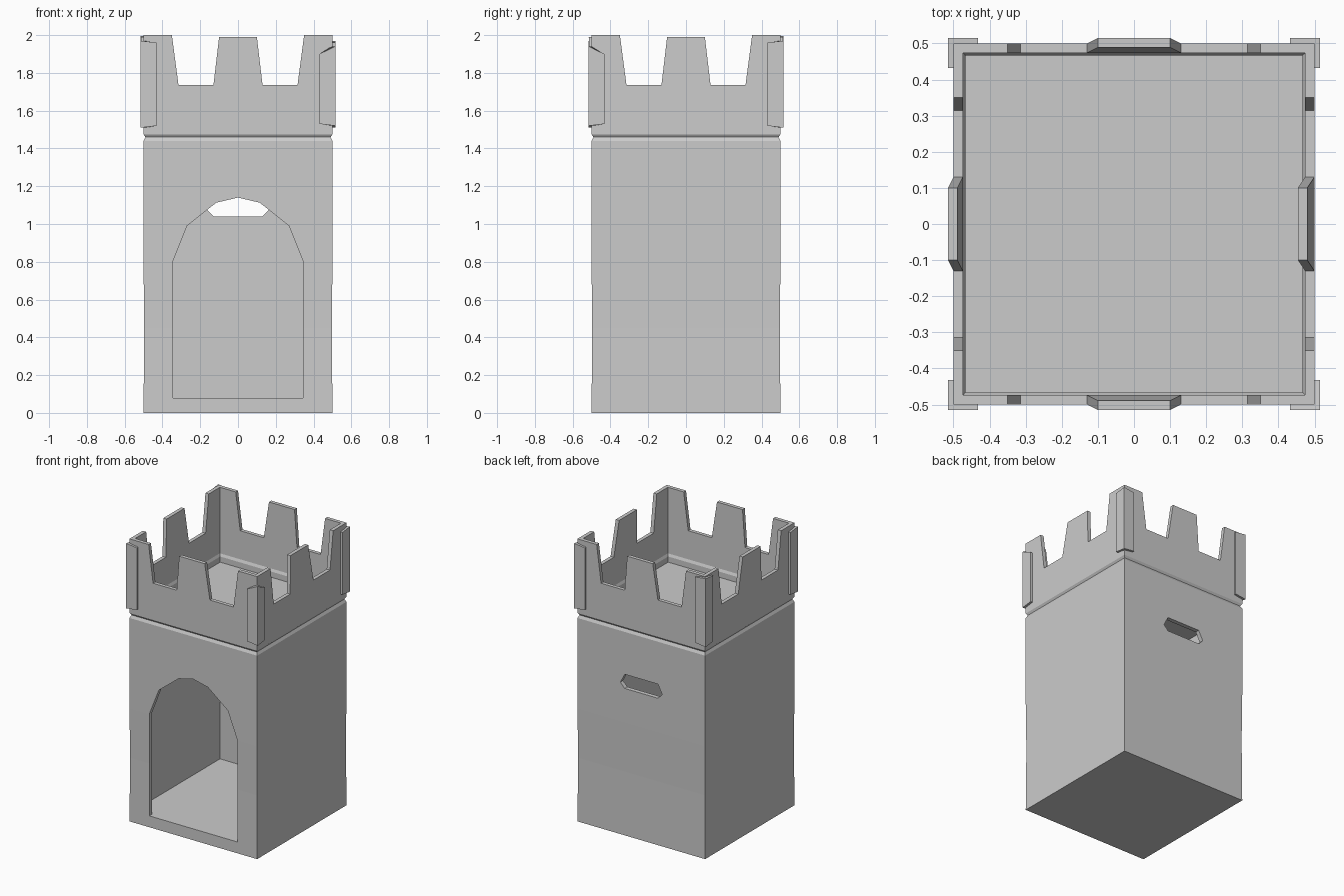
import bpy, bmesh
from math import pi
from mathutils import Matrix, Vector

cube = bpy.data.objects.get("Cube")
if cube:
    bpy.data.objects.remove(cube, do_unlink=True)

stone = bpy.data.materials.new("grey_stone")
stone.use_nodes = True
GREY = (0.6, 0.6, 0.6, 1)
stone.diffuse_color = GREY
stone.node_tree.nodes["Principled BSDF"].inputs["Base Color"].default_value = GREY


def finish(name, bm):
    """Turn a bmesh into a stone object."""
    mesh = bpy.data.meshes.new(name)
    bm.to_mesh(mesh)
    bm.free()
    mesh.materials.append(stone)
    obj = bpy.data.objects.new(name, mesh)
    bpy.context.collection.objects.link(obj)
    return obj


def prism(bm, points, shift):
    """Extrude a flat polygon; return its first and second vertex rings."""
    shift = Vector(shift)
    near = [bm.verts.new(p) for p in points]
    far = [bm.verts.new(v.co + shift) for v in near]
    faces = [bm.faces.new(near), bm.faces.new(far[::-1])]
    for i in range(len(near)):
        j = (i + 1) % len(near)
        faces.append(bm.faces.new((near[j], near[i], far[i], far[j])))
    bmesh.ops.recalc_face_normals(bm, faces=faces)
    return near, far


def square_loft(bm, levels, capped):
    """Stack square sections given as (half width, height)."""
    rings = [[bm.verts.new((sx * r, sy * r, z))
              for sx, sy in ((-1, -1), (1, -1), (1, 1), (-1, 1))] for r, z in levels]
    for low, high in zip(rings, rings[1:]):
        for i in range(4):
            j = (i + 1) % 4
            bm.faces.new((low[i], low[j], high[j], high[i]))
    if capped:
        bm.faces.new(rings[0][::-1])
        bm.faces.new(rings[-1])


def carve(target, bm):
    """Cut a closed bmesh out of the target."""
    cutter = finish("cutter", bm)
    cutter.hide_render = True
    mod = target.modifiers.new("cut", 'BOOLEAN')
    mod.operation = 'DIFFERENCE'
    mod.solver = 'EXACT'
    mod.object = cutter
    bpy.context.view_layer.objects.active = target
    bpy.ops.object.modifier_apply(modifier=mod.name)
    bpy.data.objects.remove(cutter, do_unlink=True)


# Tower body with a grooved cornice and the upper floor on top
bm = bmesh.new()
square_loft(bm, [(0.5, 0), (0.497, 0.45), (0.5, 0.8), (0.5, 1.44),
                 (0.49, 1.46), (0.5, 1.475)], True)
body = finish("tower_body", bm)

# Hollow room
bm = bmesh.new()
square_loft(bm, [(0.47, 0.08), (0.47, 1.42)], True)
carve(body, bm)

# Arched doorway in the front
half = [(0.345, 0.08), (0.345, 0.8), (0.27, 0.99), (0.115, 1.113)]
arch = half + [(0, 1.14)] + [(-x, z) for x, z in reversed(half)]
bm = bmesh.new()
prism(bm, [(x, -0.6, z) for x, z in arch], (0, 0.2, 0))
carve(body, bm)

# Narrow slot window in the back
slot = [(0.13, 1.04), (0.164, 1.075), (0.13, 1.14)]
slot += [(-x, z) for x, z in reversed(slot)]
bm = bmesh.new()
prism(bm, [(x, 0.4, z) for x, z in slot], (0, 0.2, 0))
carve(body, bm)

# Battlement walls: one mitred profile per side, middle merlon leaning outward or inward
half = [(0.5, 1.475), (0.5, 2), (0.35, 2), (0.315, 1.735), (0.13, 1.735), (0.1, 1.99)]
profile = half + [(-x, z) for x, z in reversed(half)]
THICK = 0.026
bm = bmesh.new()
for turn, lean in enumerate((0.015, -0.02, 0.015, 0.015)):
    outer, inner = prism(bm, [(x, -0.5, z) for x, z in profile], (0, THICK, 0))
    for v in inner:
        if abs(v.co.x) > 0.45:
            v.co.x -= THICK if v.co.x > 0 else -THICK
    for v in outer + inner:
        if abs(v.co.x) < 0.12 and v.co.z > 1.9:
            v.co.y -= lean
    ends = {f for v in outer for f in v.link_faces
            if all(abs(w.co.x) > 0.45 for w in f.verts)
            and max(w.co.z for w in f.verts) - min(w.co.z for w in f.verts) > 0.3}
    bmesh.ops.delete(bm, geom=list(ends), context='FACES_ONLY')
    bmesh.ops.rotate(bm, verts=outer + inner, matrix=Matrix.Rotation(turn * pi / 2, 3, 'Z'))
bmesh.ops.remove_doubles(bm, verts=bm.verts, dist=0.001)
bmesh.ops.recalc_face_normals(bm, faces=bm.faces)
finish("battlements", bm)

# Inner skirting around the upper floor
bm = bmesh.new()
square_loft(bm, [(0.466, 1.475), (0.466, 1.515), (0.475, 1.535)], False)
bmesh.ops.reverse_faces(bm, faces=bm.faces)
finish("floor_skirting", bm)

# Corner plates wrapping the battlements: side signs, bottom, top, drop at the wing ends
OUT, WING, IN = 0.515, 0.432, 0.495
plan = [(OUT, OUT), (WING, OUT), (WING, IN), (IN, IN), (IN, WING), (OUT, WING)]
for name, sx, sy, low, high, drop in (
        ("front_left_corner_plate", 1, -1, 1.52, 1.94, 0.04),
        ("front_right_corner_plate", -1, -1, 1.51, 1.97, 0.01),
        ("back_left_corner_plate", 1, 1, 1.51, 1.97, 0.01),
        ("back_right_corner_plate", -1, 1, 1.51, 1.995, 0.01)):
    bm = bmesh.new()
    bottom, top = prism(bm, [(sx * x, sy * y, low) for x, y in plan], (0, 0, high - low))
    for v in top:
        if min(abs(v.co.x), abs(v.co.y)) < 0.45:
            v.co.z -= drop
    for v in bottom:
        if min(abs(v.co.x), abs(v.co.y)) < 0.45:
            v.co.z += 0.01
    bmesh.ops.recalc_face_normals(bm, faces=bm.faces)
    finish(name, bm)
